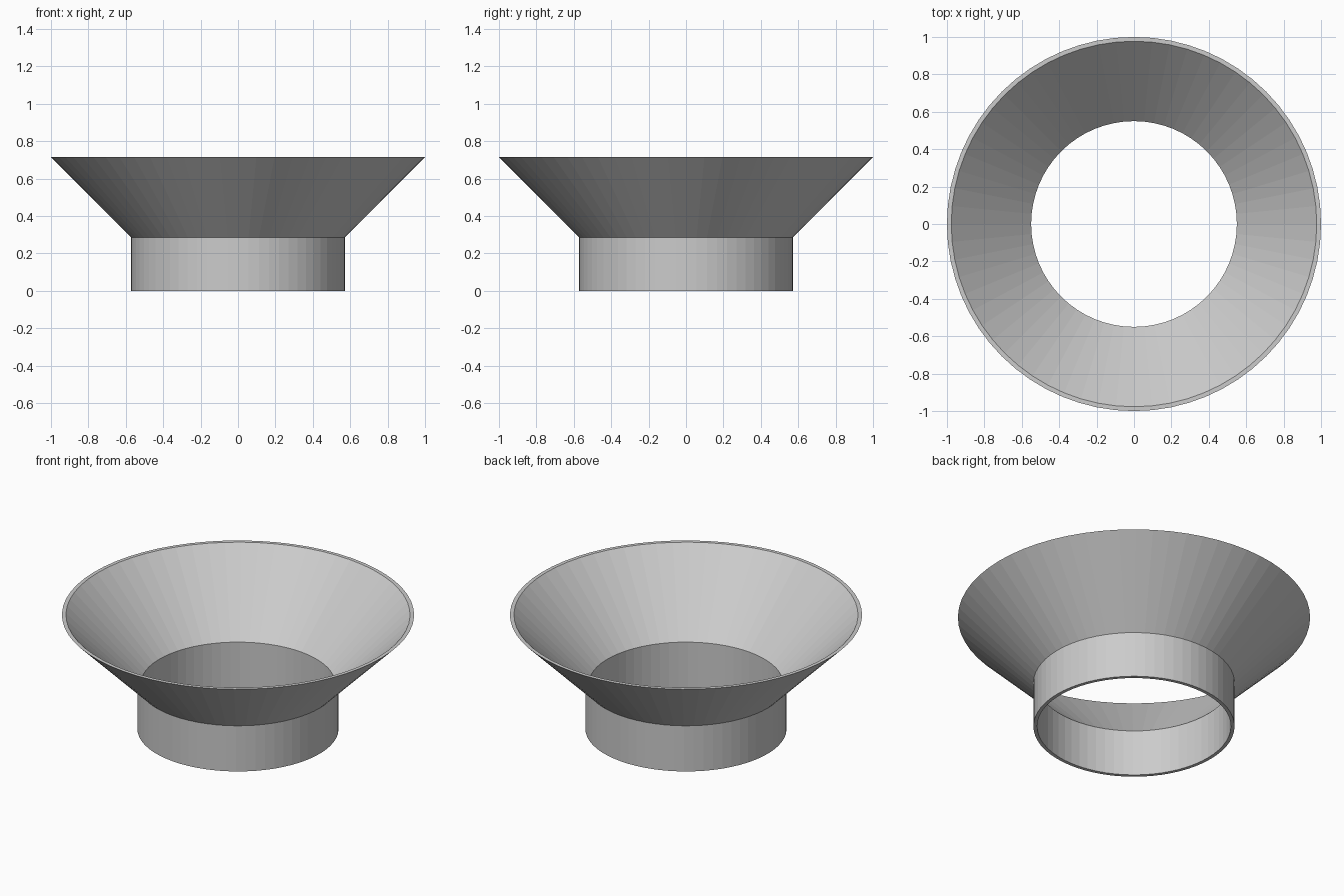
import bpy, bmesh
from math import cos, sin, tau

if "Cube" in bpy.data.objects:
    bpy.data.objects.remove(bpy.data.objects["Cube"])

SEGMENTS = 64

# Closed wall cross-section (radius, z): outside going up, then inside going down
PROFILE = [(0.571, 0.0), (0.571, 0.286), (1.0, 0.715),
           (0.977, 0.715), (0.55, 0.288), (0.55, 0.0)]


def lathe(name, profile, segments):
    """Revolve a closed profile around z into a flat-faced solid."""
    bm = bmesh.new()
    rings = [[bm.verts.new((r * cos(tau * i / segments), r * sin(tau * i / segments), z))
              for i in range(segments)] for r, z in profile]
    for k, lower in enumerate(rings):
        upper = rings[(k + 1) % len(rings)]
        for i in range(segments):
            j = (i + 1) % segments
            bm.faces.new((lower[i], lower[j], upper[j], upper[i]))
    bmesh.ops.recalc_face_normals(bm, faces=bm.faces[:])
    mesh = bpy.data.meshes.new(name)
    bm.to_mesh(mesh)
    bm.free()
    obj = bpy.data.objects.new(name, mesh)
    bpy.context.collection.objects.link(obj)
    return obj


# Open funnel: straight collar with a 45 degree flared cone
lathe("funnel", PROFILE, SEGMENTS)
